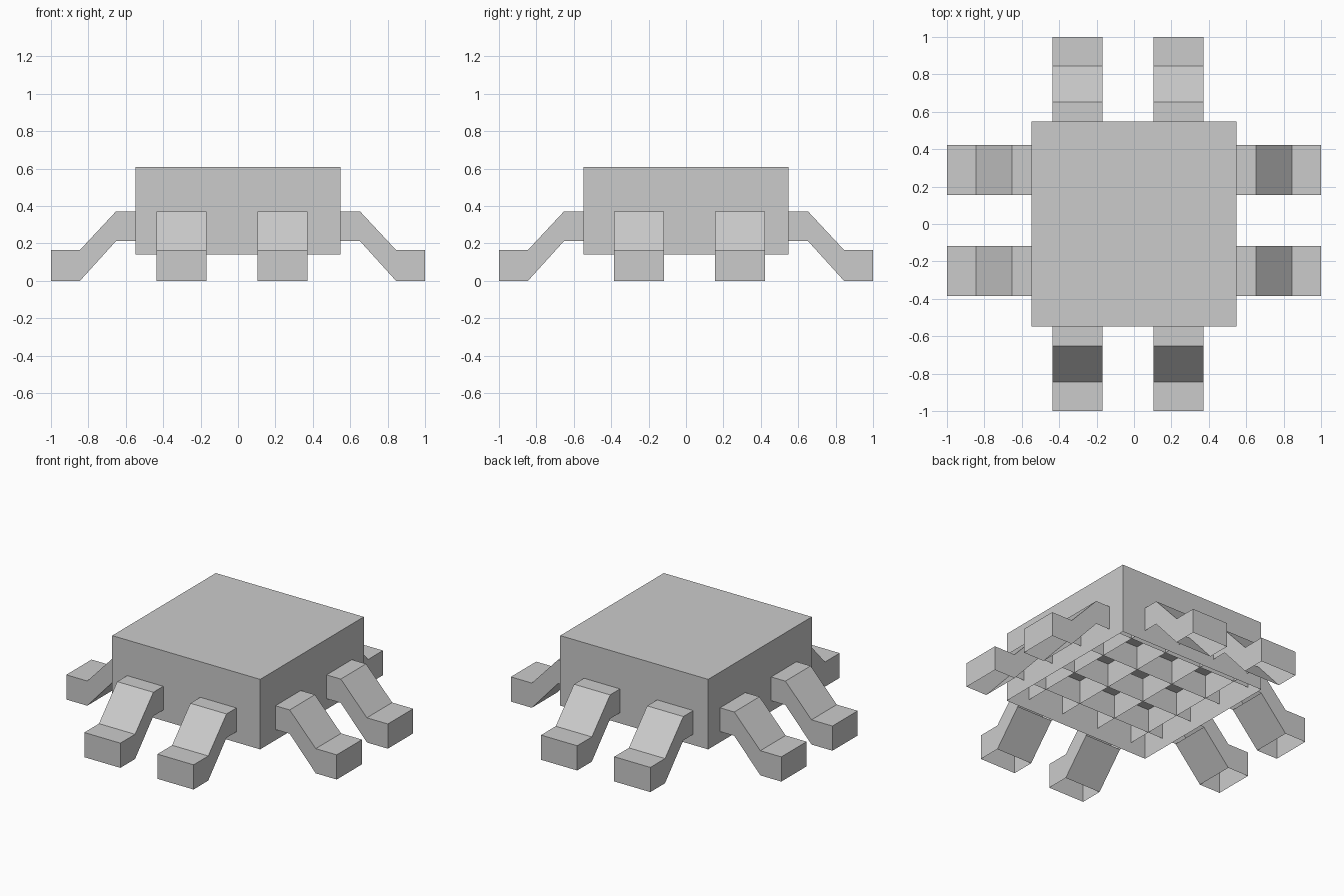
import bpy, bmesh
from math import pi
from mathutils import Matrix

if "Cube" in bpy.data.objects:
    bpy.data.objects.remove(bpy.data.objects["Cube"])


def make_object(name, bm):
    mesh = bpy.data.meshes.new(name)
    bm.to_mesh(mesh)
    bm.free()
    obj = bpy.data.objects.new(name, mesh)
    bpy.context.collection.objects.link(obj)
    return obj


BODY, BOTTOM, TOP = 0.547, 0.142, 0.61

# Hollow body shell, open underneath
bm = bmesh.new()
bmesh.ops.create_cube(bm, size=1)
under = [f for f in bm.faces if f.normal.z < -0.5]
bmesh.ops.delete(bm, geom=under, context='FACES_ONLY')
bm.transform(Matrix.Translation((0, 0, (TOP + BOTTOM) / 2))
             @ Matrix.Diagonal((2 * BODY, 2 * BODY, TOP - BOTTOM, 1)))
make_object("body", bm)

# Leg pair: one bar running through the body, bent down to a foot at each end.
# (outward distance, upper height, lower height)
STATIONS = [(0.652, 0.372, 0.213), (0.845, 0.165, 0.0), (1.0, 0.165, 0.0)]
STATIONS = [(-d, t, b) for d, t, b in reversed(STATIONS)] + STATIONS
LEG_HALF = 0.1335


def leg_pair(name, angle, offset):
    bm = bmesh.new()
    rings = []
    for d, top, low in STATIONS:
        y0, y1 = offset - LEG_HALF, offset + LEG_HALF
        rings.append([bm.verts.new((d, y, z)) for y, z in
                      ((y0, low), (y0, top), (y1, top), (y1, low))])
    for i, (r, s) in enumerate(zip(rings, rings[1:])):
        # Sides and top; only the sloping parts have an underside
        for k in range(4 if i in (1, 3) else 3):
            j = (k + 1) % 4
            bm.faces.new((r[k], s[k], s[j], r[j]))
    # Toe ends
    bm.faces.new(rings[0])
    bm.faces.new(rings[-1][::-1])
    bmesh.ops.recalc_face_normals(bm, faces=bm.faces[:])
    bm.transform(Matrix.Rotation(angle, 4, 'Z'))
    make_object(name, bm)


# Two bars across and two bars front to back
for i, y in enumerate((-0.252, 0.288)):
    leg_pair(f"side_leg_pair_{i + 1}", 0, y)
for i, x in enumerate((-0.303, 0.238)):
    leg_pair(f"front_back_leg_pair_{i + 1}", -pi / 2, x)
